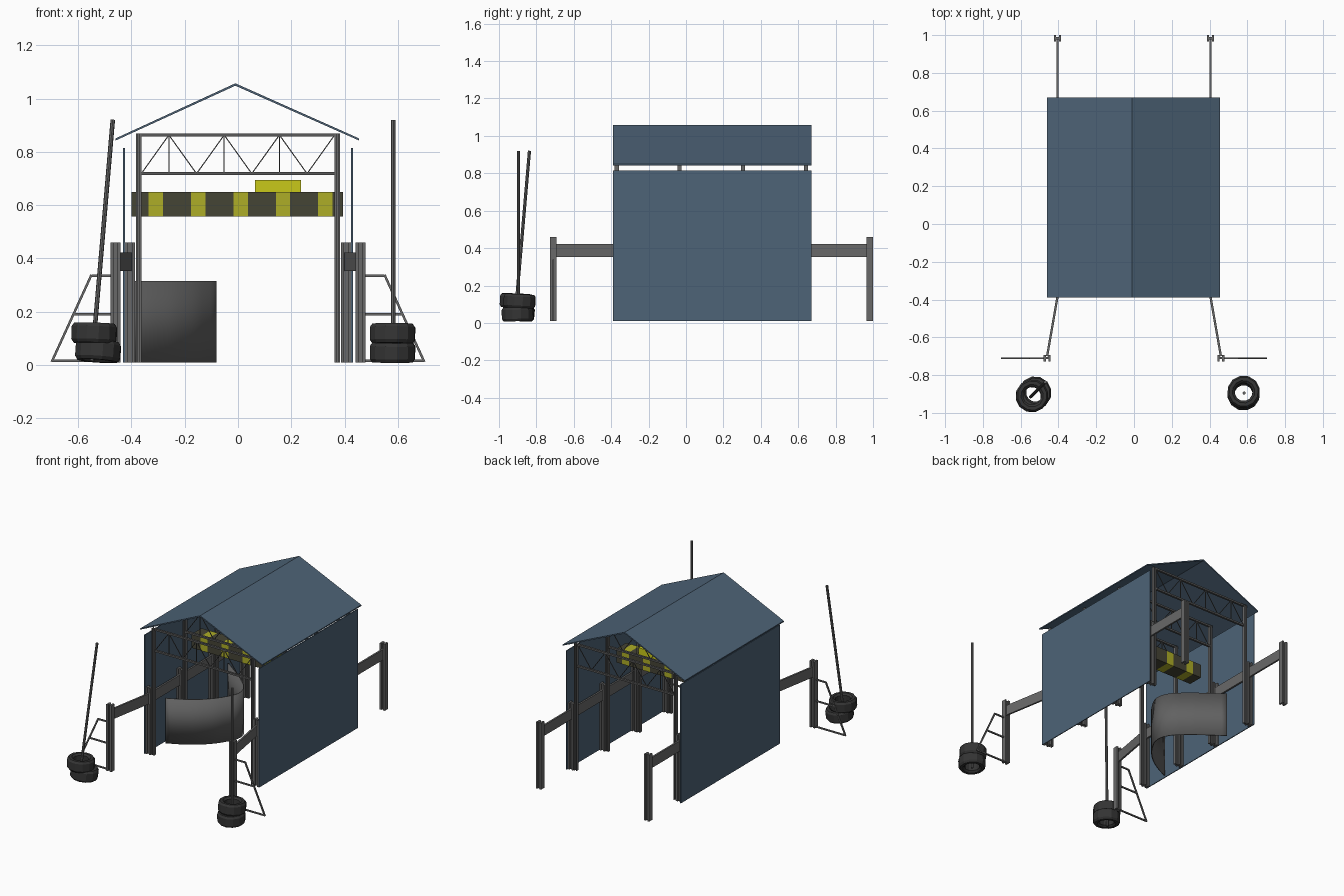
import bpy, bmesh, math
from mathutils import Vector, Matrix

if "Cube" in bpy.data.objects:
    bpy.data.objects.remove(bpy.data.objects["Cube"])


def mat(name, r, g, b):
    m = bpy.data.materials.new(name)
    m.diffuse_color = (r, g, b, 1)
    m.use_nodes = True
    m.node_tree.nodes["Principled BSDF"].inputs["Base Color"].default_value = m.diffuse_color
    return m


STEEL = mat("grey steel", 0.14, 0.14, 0.14)
TRUSS = mat("dark steel", 0.10, 0.10, 0.10)
SCREEN = mat("screen grey", 0.12, 0.12, 0.12)
BLUE = mat("blue cladding", 0.075, 0.125, 0.185)
RUBBER = mat("black rubber", 0.035, 0.035, 0.035)
YELLOW = mat("trolley yellow", 0.58, 0.58, 0.01)
STRIPE_Y = mat("stripe yellow", 0.42, 0.42, 0.02)
STRIPE_D = mat("stripe dark", 0.06, 0.058, 0.035)


def finish(name, bm, *mats):
    bmesh.ops.recalc_face_normals(bm, faces=bm.faces)
    me = bpy.data.meshes.new(name)
    bm.to_mesh(me)
    bm.free()
    ob = bpy.data.objects.new(name, me)
    bpy.context.collection.objects.link(ob)
    for m in mats:
        me.materials.append(m)
    return ob


def add_box(bm, x0, x1, y0, y1, z0, z1):
    m = (Matrix.Translation(((x0 + x1) / 2, (y0 + y1) / 2, (z0 + z1) / 2))
         @ Matrix.Diagonal((x1 - x0, y1 - y0, z1 - z0, 1)))
    bmesh.ops.create_cube(bm, size=1, matrix=m)


def add_bar(bm, a, b, w, h, round_sides=0):
    """Bar from a to b: w across, h in the upright direction."""
    a, b = Vector(a), Vector(b)
    d = (b - a).normalized()
    side = d.cross(Vector((0, 0, 1)))
    side = side.normalized() if side.length > 1e-4 else Vector((1, 0, 0))
    up = side.cross(d)
    m = Matrix((side, up, d)).transposed().to_4x4()
    m.translation = (a + b) / 2
    if round_sides:
        bmesh.ops.create_cone(bm, cap_ends=True, segments=round_sides, radius1=w / 2,
                              radius2=w / 2, depth=(b - a).length, matrix=m)
    else:
        bmesh.ops.create_cube(bm, size=1, matrix=m @ Matrix.Diagonal((w, h, (b - a).length, 1)))


def add_h_post(bm, x, y, w, d, z0, z1, t):
    """H section: flanges facing left and right, web between."""
    for s in (-1, 1):
        c = x + s * (w - t) / 2
        add_box(bm, c - t / 2, c + t / 2, y - d / 2, y + d / 2, z0, z1)
    add_box(bm, x - w / 2 + t, x + w / 2 - t, y - t / 2, y + t / 2, z0, z1)


Y0, Y1 = -0.39, 0.67
BAYS = (-0.37, -0.035, 0.305, 0.642)

# gable roof: folded sheet extruded along y
bm = bmesh.new()
profile = [(-0.46, 0.842), (-0.01, 1.048), (0.455, 0.842),
           (0.455, 0.85), (-0.01, 1.057), (-0.46, 0.85)]
rings = [[bm.verts.new((x, y, z)) for x, z in profile] for y in (Y0, Y1)]
for i in range(6):
    j = (i + 1) % 6
    bm.faces.new((rings[0][i], rings[0][j], rings[1][j], rings[1][i]))
for r in rings:
    bm.faces.new((r[0], r[1], r[4], r[5]))
    bm.faces.new((r[1], r[2], r[3], r[4]))
finish("roof", bm, BLUE)

for side, s in (("left", -1), ("right", 1)):
    # cladding wall
    bm = bmesh.new()
    add_box(bm, s * 0.428 - 0.003, s * 0.428 + 0.003, Y0, Y1, 0.01, 0.815)
    finish(side + "_wall", bm, BLUE)

    # building columns
    bm = bmesh.new()
    for y in BAYS:
        add_h_post(bm, s * 0.373, y, 0.02, 0.022, 0.01, 0.868, 0.006)
    finish(side + "_columns", bm, STEEL)

    # guard rail posts inside, behind and in front
    bm = bmesh.new()
    for x, y in [(0.405, y) for y in BAYS] + [(0.405, 0.983), (0.46, -0.71)]:
        add_h_post(bm, s * x, y, 0.038, 0.034, 0.01, 0.46, 0.012)
    finish(side + "_rail_posts", bm, STEEL)

    # guard rail, splayed at the front
    bm = bmesh.new()
    add_bar(bm, (s * 0.405, 0.98, 0.387), (s * 0.405, -0.385, 0.387), 0.012, 0.07)
    add_bar(bm, (s * 0.405, -0.385, 0.387), (s * 0.46, -0.70, 0.387), 0.012, 0.07)
    finish(side + "_guard_rail", bm, STEEL)

    # tubular brace frame beside the front post
    bm = bmesh.new()
    for a, b in (((0.47, 0.335), (0.55, 0.335)), ((0.55, 0.338), (0.699, 0.012)),
                 ((0.47, 0.19), (0.618, 0.19)), ((0.47, 0.015), (0.70, 0.015))):
        add_bar(bm, (s * a[0], -0.71, a[1]), (s * b[0], -0.71, b[1]), 0.009, 0.009)
    finish(side + "_brace_frame", bm, STEEL)

# roof trusses with zigzag webs
for n, y in enumerate(BAYS):
    bm = bmesh.new()
    for z in (0.863, 0.718):
        add_box(bm, -0.365, 0.365, y - 0.007, y + 0.007, z - 0.006, z + 0.006)
    px = [-0.363 + k * 0.1037 for k in range(8)]
    pz = [0.718 if k % 2 == 0 else 0.863 for k in range(8)]
    for k in range(7):
        add_bar(bm, (px[k], y, pz[k]), (px[k + 1], y, pz[k + 1]), 0.004, 0.004)
    for k in (1, 3, 5):
        add_bar(bm, (px[k], y, 0.718), (px[k], y, 0.863), 0.004, 0.004)
    finish("roof_truss_%d" % (n + 1), bm, TRUSS)

# striped crane beam: cut at each stripe edge, coloured by x
bm = bmesh.new()
add_box(bm, -0.40, 0.395, 0.075, 0.18, 0.557, 0.65)
starts = [-0.335 + 0.159 * k for k in range(5)]
for x in starts:
    for cut in (x, x + 0.054):
        bmesh.ops.bisect_plane(bm, geom=bm.verts[:] + bm.edges[:] + bm.faces[:],
                               plane_co=(cut, 0, 0), plane_no=(1, 0, 0))
for f in bm.faces:
    c = f.calc_center_median().x
    f.material_index = int(any(x < c < x + 0.054 for x in starts))
finish("crane_beam", bm, STRIPE_D, STRIPE_Y)

# hoist trolley on the beam
bm = bmesh.new()
add_box(bm, 0.063, 0.237, 0.085, 0.17, 0.65, 0.695)
finish("hoist_trolley", bm, YELLOW)

# curved upright screen
curve = bpy.data.curves.new("screen_path", "CURVE")
curve.dimensions = "3D"
curve.extrude = 0.1525
pts = [(-0.41, -0.19), (-0.31, -0.14), (-0.20, -0.06), (-0.12, 0.04), (-0.083, 0.13),
       (-0.105, 0.21), (-0.18, 0.29), (-0.28, 0.37), (-0.39, 0.45)]
sp = curve.splines.new("BEZIER")
sp.bezier_points.add(len(pts) - 1)
for p, (x, y) in zip(sp.bezier_points, pts):
    p.co = (x, y, 0.1625)
    p.handle_left_type = p.handle_right_type = "AUTO"
sp.resolution_u = 4
tmp = bpy.data.objects.new("screen_path", curve)
bpy.context.collection.objects.link(tmp)
bpy.context.view_layer.update()
me = bpy.data.meshes.new_from_object(tmp.evaluated_get(bpy.context.evaluated_depsgraph_get()))
bpy.data.objects.remove(tmp)
for f in me.polygons:
    f.use_smooth = True
me.materials.clear()
me.materials.append(SCREEN)
screen = bpy.data.objects.new("curved_screen", me)
bpy.context.collection.objects.link(screen)
mod = screen.modifiers.new("thickness", "SOLIDIFY")
mod.thickness = 0.006
mod.offset = 0


def tyre(name, loc, tilt_x, tilt_y):
    """Ring with chamfered tread, swept in twelve steps."""
    bm = bmesh.new()
    sec = [(0.048, -0.026), (0.06, -0.037), (0.078, -0.037), (0.087, -0.024),
           (0.087, 0.024), (0.078, 0.037), (0.06, 0.037), (0.048, 0.026)]
    n = 12
    loops = [[bm.verts.new((r * math.cos(2 * math.pi * k / n), r * math.sin(2 * math.pi * k / n), z))
              for r, z in sec] for k in range(n)]
    for k in range(n):
        a, b = loops[k], loops[(k + 1) % n]
        for i in range(8):
            j = (i + 1) % 8
            bm.faces.new((a[i], a[j], b[j], b[i]))
    ob = finish(name, bm, RUBBER)
    ob.location = loc
    ob.rotation_euler = (math.radians(tilt_x), math.radians(tilt_y), 0.2)


# tyre stacks, each holding a marker pole
tyre("right_lower_tyre", (0.58, -0.90, 0.047), 2, 0)
tyre("right_upper_tyre", (0.58, -0.89, 0.117), -3, 1)
tyre("left_lower_tyre", (-0.525, -0.895, 0.052), -4, 5)
tyre("left_upper_tyre", (-0.54, -0.91, 0.119), -2, 2)
for name, a, b in (("right_pole", (0.583, -0.895, 0.01), (0.583, -0.895, 0.92)),
                   ("left_pole", (-0.548, -0.915, 0.015), (-0.47, -0.837, 0.92))):
    bm = bmesh.new()
    add_bar(bm, a, b, 0.017, 0.017, 8)
    finish(name, bm, STEEL)
